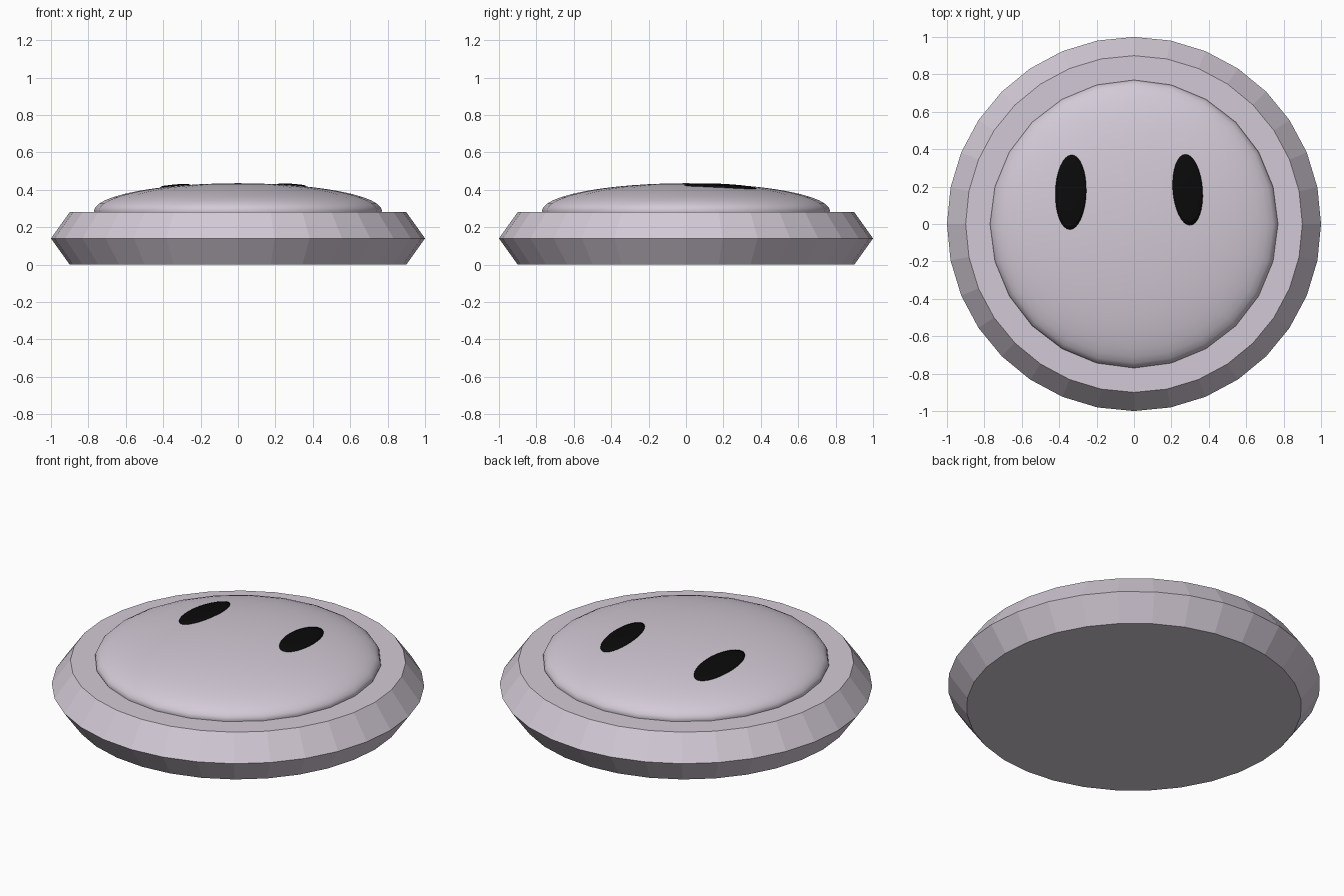
import bpy
import bmesh
import math

if "Cube" in bpy.data.objects:
    bpy.data.objects.remove(bpy.data.objects["Cube"], do_unlink=True)


def make_material(name, rgb):
    mat = bpy.data.materials.new(name)
    mat.use_nodes = True
    color = (*rgb, 1.0)
    mat.diffuse_color = color
    mat.node_tree.nodes["Principled BSDF"].inputs["Base Color"].default_value = color
    return mat


def build_rings(name, rings, mat, smooth, cap_start=False):
    """Skin a list of vertex rings and close the last one."""
    bm = bmesh.new()
    loops = [[bm.verts.new(p) for p in ring] for ring in rings]
    for low, high in zip(loops, loops[1:]):
        n = len(low)
        for i in range(n):
            j = (i + 1) % n
            bm.faces.new((low[i], low[j], high[j], high[i]))
    bm.faces.new(loops[-1])
    if cap_start:
        bm.faces.new(loops[0][::-1])
    for face in bm.faces:
        face.smooth = smooth
    mesh = bpy.data.meshes.new(name)
    bm.to_mesh(mesh)
    bm.free()
    mesh.materials.append(mat)
    obj = bpy.data.objects.new(name, mesh)
    bpy.context.collection.objects.link(obj)
    return obj


def circle(radius, z, sides):
    return [(radius * math.cos(math.tau * i / sides),
             radius * math.sin(math.tau * i / sides), z) for i in range(sides)]


body_mat = make_material("pale mauve grey", (0.65, 0.59, 0.67))
eye_mat = make_material("black", (0.003, 0.003, 0.003))

DOME_R, DOME_H, DOME_Z = 0.77, 0.148, 0.287


def dome_height(x, y):
    return DOME_Z + DOME_H * math.sqrt(max(0, 1 - (x * x + y * y) / DOME_R ** 2))


# Faceted disc with a bevelled, pointed rim
build_rings("rim_disc", [circle(r, z, 32) for r, z in
                         ((0.9, 0), (1, 0.14), (0.9, 0.28))],
            body_mat, False, cap_start=True)

# Smooth shallow dome, running slightly below the disc's top
STEPS = 12
angles = [math.pi / 2 * i / STEPS for i in range(-1, STEPS)] + [math.pi / 2 * 0.99]
build_rings("dome", [circle(DOME_R * math.cos(a), DOME_Z + DOME_H * math.sin(a), 24)
                     for a in angles], body_mat, True)


# Thin oval eyes following the dome
def make_eye(name, cx, cy, half_w, half_l, lean):
    rings = []
    for scale, lift in ((1, -0.004), (1, 0.004), (0.85, 0.008),
                        (0.5, 0.009), (0.2, 0.009)):
        ring = []
        for u, v, _ in circle(scale, 0, 32):
            x = cx + half_w * u + lean * v
            y = cy + half_l * v
            ring.append((x, y, dome_height(x, y) + lift))
        rings.append(ring)
    build_rings(name, rings, eye_mat, True)


make_eye("right_eye", -0.338, 0.17, 0.083, 0.2, 0.005)
make_eye("left_eye", 0.287, 0.183, 0.08, 0.19, -0.012)
